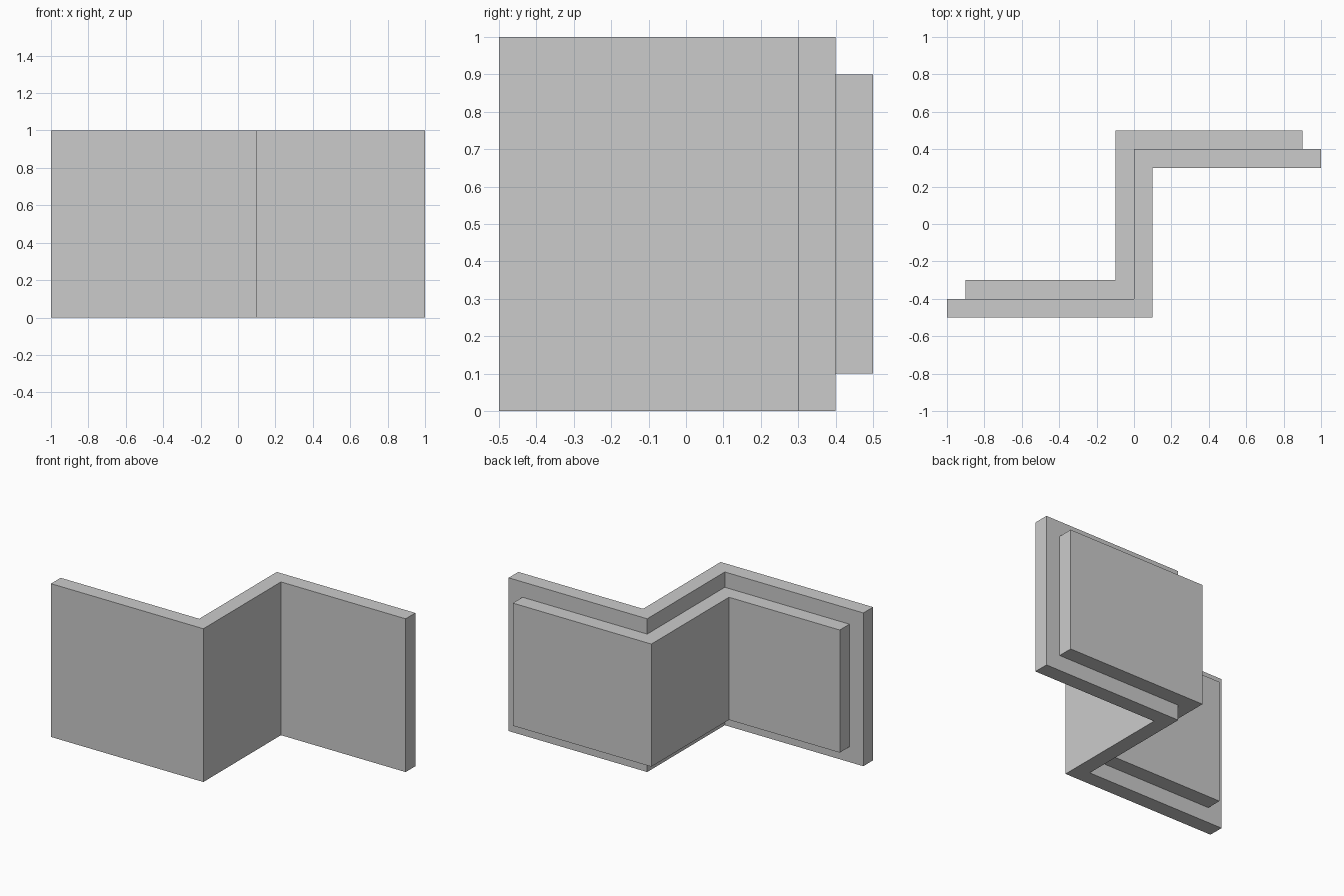
import bpy
import bmesh

if "Cube" in bpy.data.objects:
    bpy.data.objects.remove(bpy.data.objects["Cube"])


def folded_panel(name, near, far, z0, z1):
    """Extrude the plan outline between two zigzag lines from z0 to z1."""
    bm = bmesh.new()
    outline = near + far[::-1]
    face = bm.faces.new([bm.verts.new((x, y, z0)) for x, y in outline])
    ext = bmesh.ops.extrude_face_region(bm, geom=[face])
    top = [v for v in ext["geom"] if isinstance(v, bmesh.types.BMVert)]
    bmesh.ops.translate(bm, verts=top, vec=(0, 0, z1 - z0))
    bmesh.ops.recalc_face_normals(bm, faces=bm.faces)
    mesh = bpy.data.meshes.new(name)
    bm.to_mesh(mesh)
    bm.free()
    obj = bpy.data.objects.new(name, mesh)
    bpy.context.collection.objects.link(obj)
    return obj


def zigzag(x_start, x_fold, x_end, y_front, y_back):
    return [(x_start, y_front), (x_fold, y_front), (x_fold, y_back), (x_end, y_back)]


# full-height front panel
folded_panel("front_panel",
             zigzag(-1, 0.1, 1, -0.5, 0.3),
             zigzag(-1, 0.0, 1, -0.4, 0.4), 0, 1)

# smaller backing panel, inset on all edges
folded_panel("backing_panel",
             zigzag(-0.9, 0.0, 0.9, -0.4, 0.4),
             zigzag(-0.9, -0.1, 0.9, -0.3, 0.5), 0.1, 0.9)
